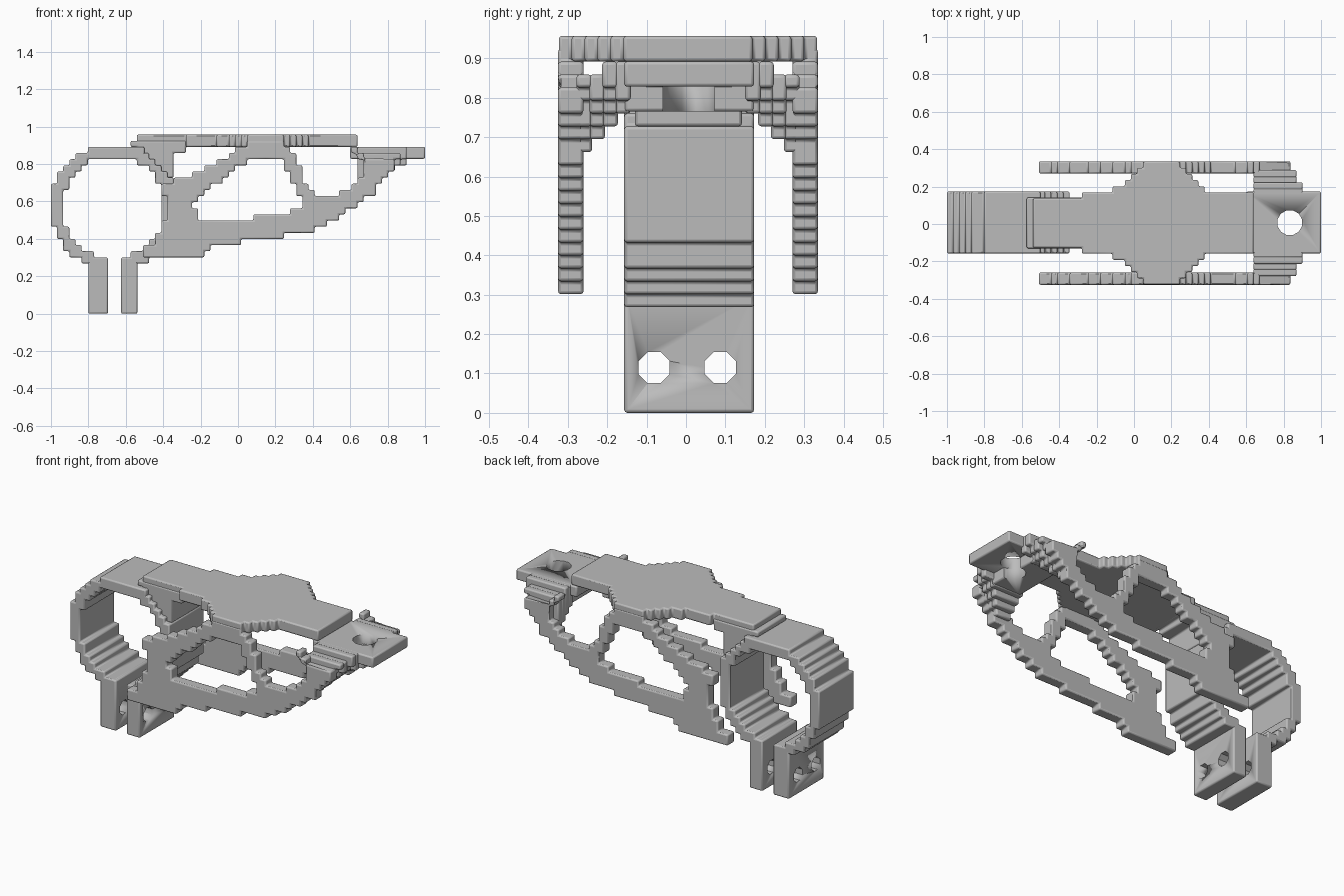
import bpy, bmesh, math
from mathutils import Vector, Matrix

if "Cube" in bpy.data.objects:
    bpy.data.objects.remove(bpy.data.objects["Cube"])

H = 2 / 61            # step size of the terraced outlines
TOP = 0.957
Y0, Y1 = -0.157, 0.173  # width of the central parts
YC = 0.005
RING = Vector((-0.667, 0.57))

grey = bpy.data.materials.new("plain grey")
grey.use_nodes = True
grey.diffuse_color = (0.5, 0.5, 0.5, 1)
grey.node_tree.nodes["Principled BSDF"].inputs["Base Color"].default_value = (0.5, 0.5, 0.5, 1)


def in_poly(p, poly):
    hit = False
    for (ax, ay), (bx, by) in zip(poly, poly[1:] + poly[:1]):
        if (ay > p.y) != (by > p.y) and p.x < (bx - ax) * (p.y - ay) / (by - ay) + ax:
            hit = not hit
    return hit


def finish(name, bm, bevel=0.008):
    bmesh.ops.recalc_face_normals(bm, faces=bm.faces)
    mesh = bpy.data.meshes.new(name)
    bm.to_mesh(mesh)
    bm.free()
    obj = bpy.data.objects.new(name, mesh)
    bpy.context.collection.objects.link(obj)
    mesh.materials.append(grey)
    if bevel:
        mod = obj.modifiers.new("soft edges", "BEVEL")
        mod.width = bevel
        mod.segments = 2
        mod.limit_method = "ANGLE"
    bpy.context.view_layer.objects.active = obj
    for o in bpy.context.selected_objects:
        o.select_set(False)
    obj.select_set(True)
    bpy.ops.object.shade_smooth_by_angle(angle=math.radians(35))
    return obj


def stepped(name, inside, axis, lo, hi):
    """Terraced slab: every grid cell whose centre passes 'inside' is extruded along axis."""
    bm = bmesh.new()
    verts = {}
    oy = TOP - 30 * H if axis == "Y" else YC - 10 * H

    def vert(i, j):
        if (i, j) not in verts:
            u, v = -1 + i * H, oy + j * H
            verts[i, j] = bm.verts.new((u, lo, v) if axis == "Y" else (u, v, lo))
        return verts[i, j]

    for i in range(61):
        for j in range(30):
            if inside(Vector((-1 + (i + 0.5) * H, oy + (j + 0.5) * H))):
                bm.faces.new([vert(i, j), vert(i + 1, j), vert(i + 1, j + 1), vert(i, j + 1)])
    ext = bmesh.ops.extrude_face_region(bm, geom=bm.faces[:], use_keep_orig=True)
    move = Vector((0, hi - lo, 0) if axis == "Y" else (0, 0, hi - lo))
    bmesh.ops.translate(bm, vec=move, verts=[g for g in ext["geom"] if isinstance(g, bmesh.types.BMVert)])
    bmesh.ops.recalc_face_normals(bm, faces=bm.faces)
    bmesh.ops.dissolve_limit(bm, angle_limit=0.02, verts=bm.verts, edges=bm.edges)
    return finish(name, bm)


def box(name, x, y, z):
    bm = bmesh.new()
    bmesh.ops.create_cube(bm, size=1)
    for v in bm.verts:
        v.co = [a + (b - a) * (c + 0.5) for (a, b), c in zip((x, y, z), v.co)]
    return finish(name, bm)


def drill(obj, centre, radius, axis, sides):
    """Cut a round hole through a part, keeping its edge softening."""
    bm = bmesh.new()
    rot = Matrix.Rotation(math.pi / 2, 4, "Y") if axis == "X" else Matrix()
    turn = Matrix.Rotation(math.pi / sides, 4, "Z")
    bmesh.ops.create_cone(bm, cap_ends=True, segments=sides, radius1=radius, radius2=radius,
                          depth=0.4, matrix=Matrix.Translation(centre) @ rot @ turn)
    cutter = finish("hole_cutter", bm, 0)
    cutter.hide_render = True
    mod = obj.modifiers.new("hole", "BOOLEAN")
    mod.operation, mod.solver, mod.object = "DIFFERENCE", "EXACT", cutter
    bpy.context.view_layer.objects.active = obj
    for m in [m.name for m in obj.modifiers if m.type in {"BEVEL", "BOOLEAN"}]:
        bpy.ops.object.modifier_apply(modifier=m)
    bpy.data.objects.remove(cutter)


# Clamp ring, open at the bottom between the tabs
def ring_shape(p):
    d = (p - RING).length
    return 0.272 < d < 0.338 and 0.27 < p.y < 0.89 and not (p.y < 0.4 and -0.71 < p.x < -0.62)


stepped("clamp_ring", ring_shape, "Y", Y0, Y1)
box("clamp_crown", (-0.8, -0.5), (Y0, Y1), (0.835, 0.892))

# Clamp tabs with two bolt holes each
for name, x in (("outer_tab", (-0.8, -0.695)), ("inner_tab", (-0.625, -0.538))):
    tab = box(name, x, (Y0, Y1), (0, 0.3))
    for y in (-0.081, 0.087):
        drill(tab, (sum(x) / 2, y, 0.115), 0.043, "X", 8)

# Gusset joining the ring to the top plate
gusset = [(-0.56, 0.91), (-0.25, 0.91), (-0.34, 0.84), (-0.34, 0.72), (-0.42, 0.7)]
stepped("ring_gusset", lambda p: in_poly(p, gusset) and (p - RING).length > 0.275, "Y", -0.13, 0.142)


# Top plate, widening into a cross arm over the side frames
def plate_shape(p):
    if not -0.53 < p.x < 0.64:
        return False
    arm = [(-0.14, 0.16), (-0.02, 0.22), (0.05, 0.34), (0.23, 0.34), (0.29, 0.25), (0.41, 0.16)]
    y = abs(p.y - YC)
    return y < (0.135 if p.x < -0.27 else 0.165) or in_poly(Vector((p.x, y)), arm)


stepped("top_plate", plate_shape, "Z", 0.892, TOP)

# Side frames: outline with an inner window and an open notch under the plate
frame = [(-0.5, 0.3), (-0.2, 0.3), (-0.19, 0.34), (0.1, 0.4), (0.3, 0.42), (0.45, 0.46), (0.55, 0.53),
         (0.65, 0.58), (0.72, 0.64), (0.8, 0.73), (0.85, 0.79), (0.85, 0.83), (0.68, 0.84),
         (0.62, 0.91), (0.59, 0.91), (0.66, 0.82), (0.66, 0.74), (0.6, 0.68), (0.52, 0.64), (0.42, 0.63),
         (0.36, 0.7), (0.32, 0.81), (0.25, 0.91), (0.04, 0.91), (-0.02, 0.86), (-0.2, 0.77),
         (-0.34, 0.71), (-0.5, 0.69)]
window = [(-0.23, 0.58), (-0.2, 0.5), (0.05, 0.5), (0.09, 0.53), (0.27, 0.54), (0.34, 0.57), (0.32, 0.65),
          (0.27, 0.72), (0.25, 0.8), (0.2, 0.83), (0.1, 0.83), (0.0, 0.79), (-0.06, 0.73), (-0.2, 0.64)]


def frame_shape(p):
    return in_poly(p, frame) and not in_poly(p, window) and (p - RING).length > 0.28


for side, s in (("left", 1), ("right", -1)):
    back = side == "left"
    edges = sorted((YC + s * 0.33, YC + s * 0.265))
    stepped("back_frame" if back else "front_frame", frame_shape, "Y", *edges)
    # Terraced haunches spreading from the tongue down to each frame
    for k in range(4):
        low, high = 0.765 - 0.036 * k, 0.9 - 0.018 * k
        reach = 0.91 - 0.017 * k
        haunch = [(0.655, low), (reach - 0.1 - 0.012 * k, low), (reach - 0.03, 0.8), (reach, 0.83),
                  (reach, high), (0.655, high)]
        y = sorted((YC + s * (0.145 + k * H), YC + s * (0.185 + k * H)))
        stepped(("back" if back else "front") + f"_haunch_{k + 1}",
                lambda p: in_poly(p, haunch), "Y", *y)

# End tongue and the block below it, drilled together
hole = (0.833, 0.007, 0.83)
for name, x, z in (("end_tongue", (0.6, 1.0), (0.828, 0.892)), ("tongue_block", (0.655, 0.84), (0.765, 0.835))):
    drill(box(name, x, (Y0, Y1), z), hole, 0.068, "Z", 12)
